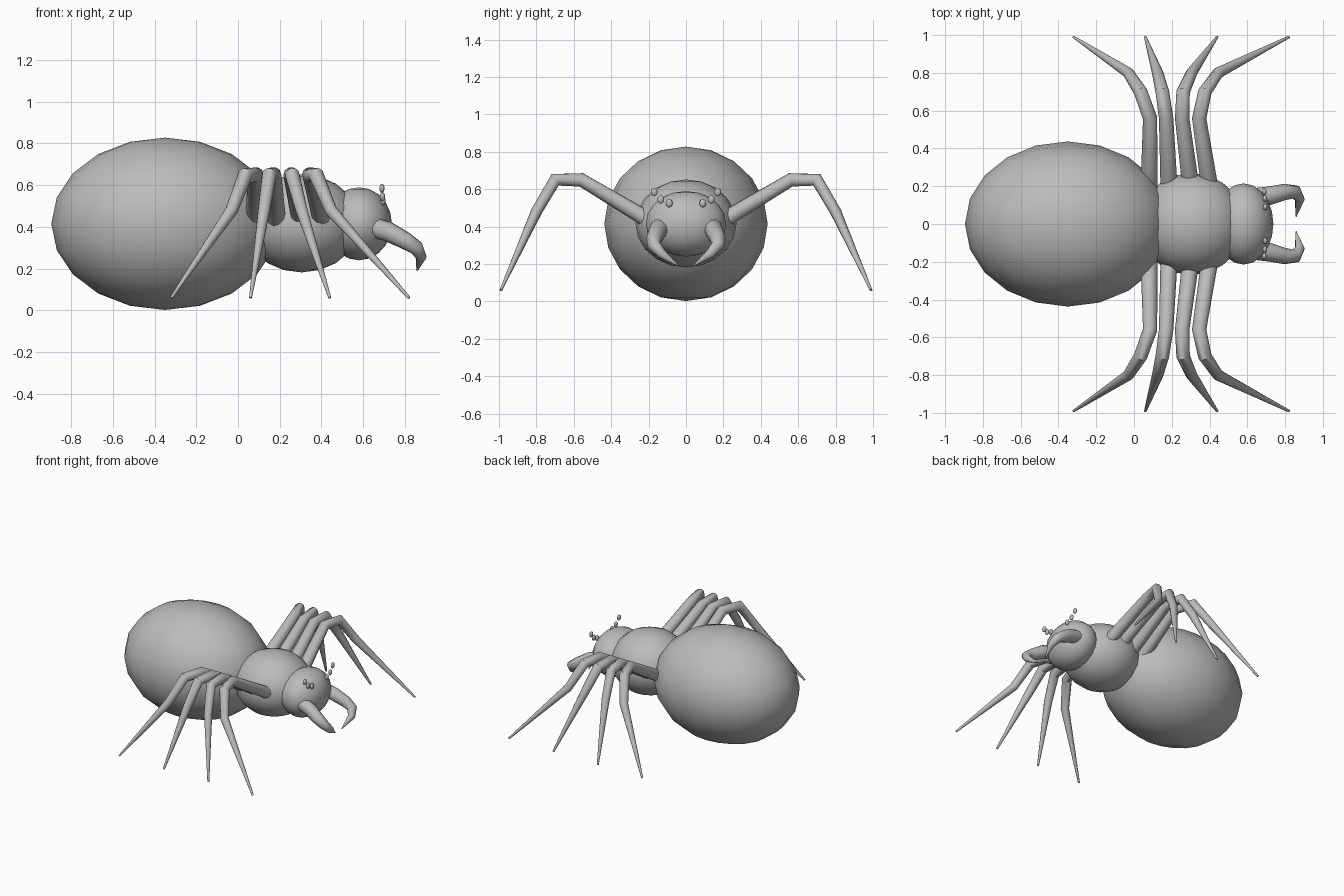
import bpy
import math
from mathutils import Vector

if "Cube" in bpy.data.objects:
    bpy.data.objects.remove(bpy.data.objects["Cube"])

grey = bpy.data.materials.new("body_grey")
grey.use_nodes = True
grey.diffuse_color = (0.5, 0.5, 0.5, 1)
grey.node_tree.nodes["Principled BSDF"].inputs["Base Color"].default_value = (0.5, 0.5, 0.5, 1)


def ball(name, centre, radii, segments=20, rings=10):
    """Smooth ellipsoid."""
    bpy.ops.mesh.primitive_uv_sphere_add(segments=segments, ring_count=rings, radius=1, location=centre)
    ob = bpy.context.object
    ob.name = name
    ob.scale = radii
    bpy.ops.object.transform_apply(location=False, rotation=False, scale=True)
    bpy.ops.object.shade_smooth()
    ob.data.materials.append(grey)
    return ob


def tube(name, points, radii):
    """Capped round tube that tapers along a path."""
    curve = bpy.data.curves.new(name, "CURVE")
    curve.dimensions = "3D"
    curve.bevel_depth = 1
    curve.bevel_resolution = 3
    curve.use_fill_caps = True
    spline = curve.splines.new("POLY")
    spline.points.add(len(points) - 1)
    for p, co, r in zip(spline.points, points, radii):
        p.co = (*co, 1)
        p.radius = r
    ob = bpy.data.objects.new(name, curve)
    bpy.context.collection.objects.link(ob)
    bpy.ops.object.select_all(action="DESELECT")
    ob.select_set(True)
    bpy.context.view_layer.objects.active = ob
    bpy.ops.object.convert(target="MESH")
    ob = bpy.context.object
    ob.data.materials.clear()
    ob.data.materials.append(grey)
    bpy.ops.object.shade_smooth_by_angle(angle=math.radians(50))
    return ob


# Body
ball("abdomen", (-0.35, 0, 0.415), (0.545, 0.437, 0.413))
ball("thorax", (0.305, 0, 0.417), (0.28, 0.27, 0.235))
ball("head", (0.58, 0, 0.415), (0.158, 0.215, 0.175))

# Leg profile shared by all legs: y, z and radius from root to tip
leg_y = (0.2, 0.56, 0.7, 0.8, 0.99)
leg_z = (0.435, 0.65, 0.65, 0.48, 0.06)
leg_r = (0.045, 0.038, 0.036, 0.03, 0.007)

# Sideways course of each leg from root to tip
leg_x = {
    "rear_leg": (0.08, 0.085, 0.035, -0.03, -0.32),
    "mid_rear_leg": (0.185, 0.17, 0.15, 0.125, 0.06),
    "mid_front_leg": (0.3, 0.255, 0.26, 0.305, 0.44),
    "front_leg": (0.4, 0.345, 0.375, 0.445, 0.82),
}

fang_path = [(0.64, 0.14, 0.4), (0.72, 0.15, 0.377), (0.8, 0.17, 0.335),
             (0.855, 0.17, 0.3), (0.878, 0.13, 0.255), (0.858, 0.04, 0.19)]
fang_r = (0.05, 0.049, 0.043, 0.036, 0.026, 0.003)

eyes = [(0.69, 0.17, 0.585), (0.693, 0.135, 0.545), (0.695, 0.09, 0.525)]

for side, s in (("left", 1), ("right", -1)):
    for name, xs in leg_x.items():
        path = [(x, s * y, z) for x, y, z in zip(xs, leg_y, leg_z)]
        tube(f"{name}_{side}", path, leg_r)
    tube(f"fang_{side}", [(x, s * y, z) for x, y, z in fang_path], fang_r)
    for i, (x, y, z) in enumerate(eyes):
        ball(f"eye_{side}_{i + 1}", (x, s * y, z), (0.012, 0.018, 0.022), 12, 8)
